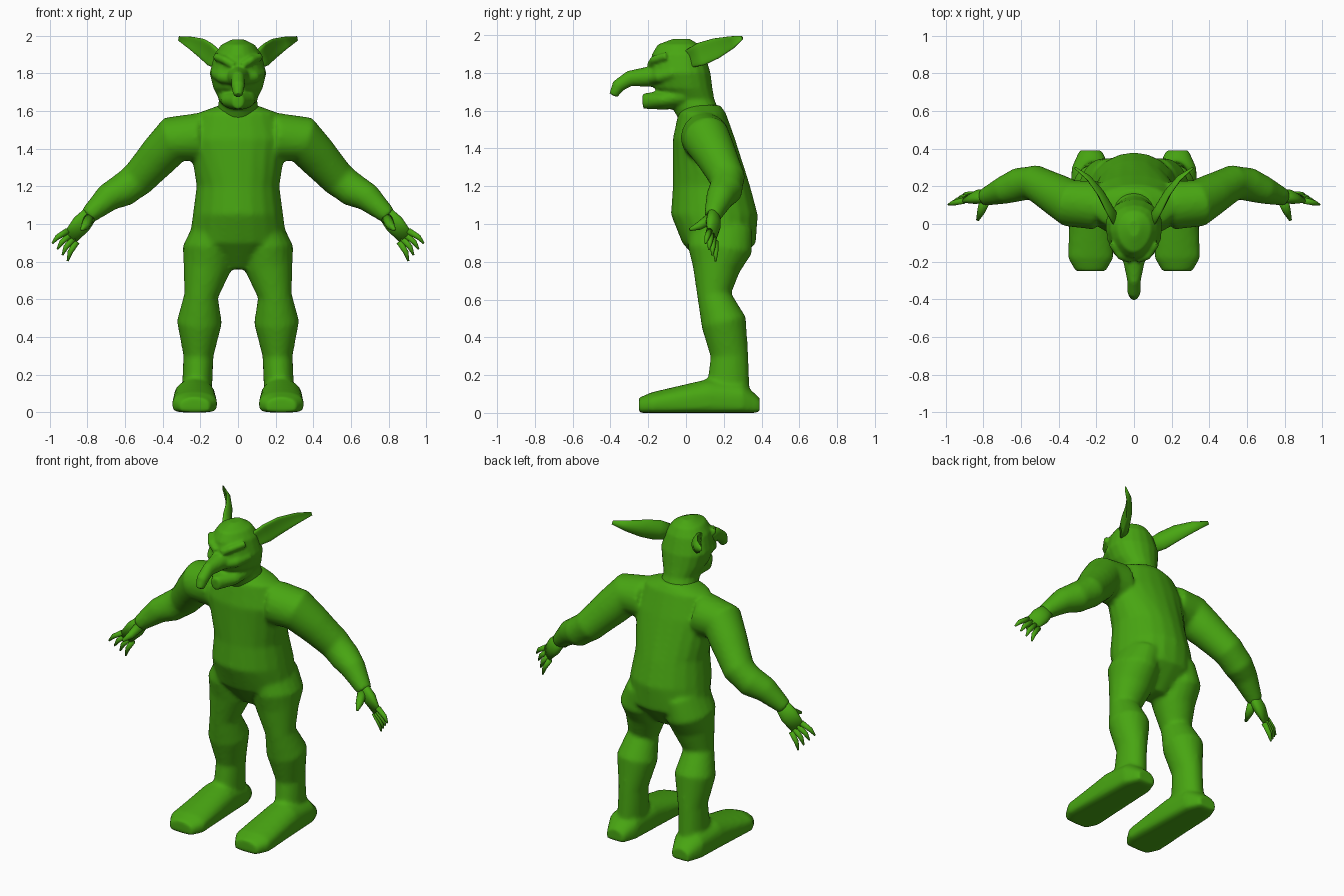
import bpy
import bmesh
from math import cos, sin, pi, copysign
from mathutils import Vector

default_cube = bpy.data.objects.get("Cube")
if default_cube:
    bpy.data.objects.remove(default_cube, do_unlink=True)

SIDES = 20
skin = bpy.data.materials.new("green skin")
skin.use_nodes = True
green = (.065, .38, .006, 1)
skin.diffuse_color = green
skin.node_tree.nodes["Principled BSDF"].inputs["Base Color"].default_value = green


def ring(centre, side, up, egg=0, cup=0, flat=False):
    """Ellipse on two half-axes; egg widens its upper end, cup bends it, flat squares its base."""
    points = []
    for step in range(SIDES):
        angle = 2 * pi * step / SIDES
        across, along = cos(angle), sin(angle)
        if flat and along < 0:
            across = copysign(abs(across) ** .4, across)
            along = -abs(along) ** .4
        bend = cup * (1 - along * along)
        points.append(centre + side * (across * (1 + egg * along) + bend) + up * along)
    return points


def loft(bm, rings):
    """Skin a closed surface over successive rings."""
    loops = [[bm.verts.new(point) for point in points] for points in rings]
    for lower, upper in zip(loops, loops[1:]):
        for step in range(SIDES):
            following = (step + 1) % SIDES
            bm.faces.new((lower[step], lower[following], upper[following], upper[step]))
    bm.faces.new(loops[0])
    bm.faces.new(loops[-1])


def stack(bm, rows, egg=0):
    """Loft level slices given as height, half width, front and back."""
    loft(bm, [ring(Vector((0, (front + back) / 2, height)),
                   Vector((width, 0, 0)), Vector((0, (back - front) / 2, 0)), egg)
              for height, width, front, back in rows])


def tube(bm, rows, up=(0, 0, 1), cup=0):
    """Loft along a path of x, y, z, half thickness and optional half height."""
    path = [Vector(row[:3]) for row in rows]
    last = len(path) - 1
    rings = []
    for place, row in enumerate(rows):
        tangent = path[min(place + 1, last)] - path[max(place - 1, 0)]
        tangent.normalize()
        rise = Vector(up) - tangent * tangent.dot(Vector(up))
        rise.normalize()
        rings.append(ring(path[place], rise.cross(tangent) * row[3], rise * row[-1], cup=cup))
    loft(bm, rings)


def mirror(bm):
    """Copy everything so far to the other side."""
    copy = bmesh.ops.duplicate(bm, geom=bm.verts[:] + bm.edges[:] + bm.faces[:])
    for element in copy["geom"]:
        if isinstance(element, bmesh.types.BMVert):
            element.co.x = -element.co.x


def finish(bm, name, voxel=0):
    """Turn the mesh into an object, fusing its parts if a voxel size is given."""
    bmesh.ops.recalc_face_normals(bm, faces=bm.faces[:])
    mesh = bpy.data.meshes.new(name)
    bm.to_mesh(mesh)
    bm.free()
    mesh.materials.append(skin)
    mesh.shade_smooth()
    part = bpy.data.objects.new(name, mesh)
    bpy.context.collection.objects.link(part)
    if voxel:
        fuse = part.modifiers.new("fuse", "REMESH")
        fuse.mode = "VOXEL"
        fuse.voxel_size = voxel
        fuse.use_smooth_shade = True
        relax = part.modifiers.new("relax", "SMOOTH")
        relax.factor = .5
        relax.iterations = 5


# Legs
body = bmesh.new()
tube(body, [
    (.13, .18, .97, .11, .17),
    (.16, .18, .86, .135, .17),
    (.165, .16, .76, .125),
    (.195, .15, .62, .09),
    (.205, .2, .48, .12),
    (.21, .23, .3, .08, .1),
    (.22, .22, .06, .08, .12)], up=(0, 1, 0))

# Feet, from heel to toe
loft(body, [ring(Vector((.23, y, height / 2)), Vector((width, 0, 0)),
                 Vector((0, 0, height / 2)), flat=True)
            for y, width, height in [
                (.39, .06, .08), (.3, .1, .16), (.12, .11, .18),
                (-.18, .12, .11), (-.25, .08, .08)]])

# Arms
tube(body, [
    (.2, .1, 1.46, .13),
    (.34, .11, 1.45, .125),
    (.42, .16, 1.36, .11),
    (.53, .22, 1.24, .095),
    (.61, .21, 1.18, .09),
    (.69, .18, 1.14, .075),
    (.8, .14, 1.04, .045)])
mirror(body)

# Torso
stack(body, [
    (1.63, .1, 0, .18),
    (1.59, .21, -.04, .21),
    (1.45, .26, -.07, .26),
    (1.2, .22, -.07, .34),
    (1.05, .24, -.08, .38),
    (.9, .26, -.02, .37),
    (.76, .08, .1, .24)])
finish(body, "body", voxel=.013)

# Palms
hands = bmesh.new()
spread = Vector((.6, -.4, .7))
tube(hands, [
    (.77, .15, 1.07, .03, .04),
    (.83, .145, 1, .035, .055),
    (.89, .135, .93, .015, .045)], spread)

# Fingers and thumbs
knuckle, tip = Vector((.88, .14, .935)), Vector((.945, .13, .85))
for offset in (-.045, -.015, .015, .045):
    start = knuckle + spread * offset * .9
    end = tip + spread * offset * 1.5
    middle = start.lerp(end, .6) + Vector((.006, 0, .006))
    tube(hands, [(*start, .017), (*middle, .014), (*end, .005)], spread)
tube(hands, [
    (.79, .13, 1.03, .03),
    (.81, .07, .99, .022),
    (.83, .02, .97, .008)])
mirror(hands)
finish(hands, "hands")

# Brows and cheeks
head = bmesh.new()
tube(head, [
    (.02, -.19, 1.84, .02),
    (.07, -.17, 1.87, .022),
    (.12, -.1, 1.89, .02)])
tube(head, [
    (.03, -.18, 1.77, .03),
    (.08, -.14, 1.78, .035),
    (.12, -.06, 1.8, .03)])
mirror(head)

# Skull and neck
stack(head, [
    (1.98, .03, -.07, .02),
    (1.95, .09, -.15, .07),
    (1.9, .125, -.18, .1),
    (1.8, .15, -.2, .13),
    (1.72, .13, -.17, .14),
    (1.66, .1, -.1, .15),
    (1.54, .12, -.03, .2)], egg=.15)

# Jaw and hooked nose
tube(head, [
    (0, -.01, 1.68, .11, .07),
    (0, -.13, 1.655, .09, .05),
    (0, -.23, 1.65, .03, .04)])
tube(head, [
    (0, -.14, 1.785, .07, .06),
    (0, -.3, 1.77, .036, .042),
    (0, -.36, 1.73, .036),
    (0, -.385, 1.68, .024)])
finish(head, "head", voxel=.009)

# Long cupped ears
ears = bmesh.new()
tube(ears, [
    (.1, -.01, 1.865, .025, .045),
    (.15, .08, 1.9, .022, .062),
    (.19, .16, 1.93, .018, .055),
    (.25, .24, 1.96, .013, .035),
    (.315, .295, 1.985, .005, .012)], cup=.8)
mirror(ears)
finish(ears, "ears")
